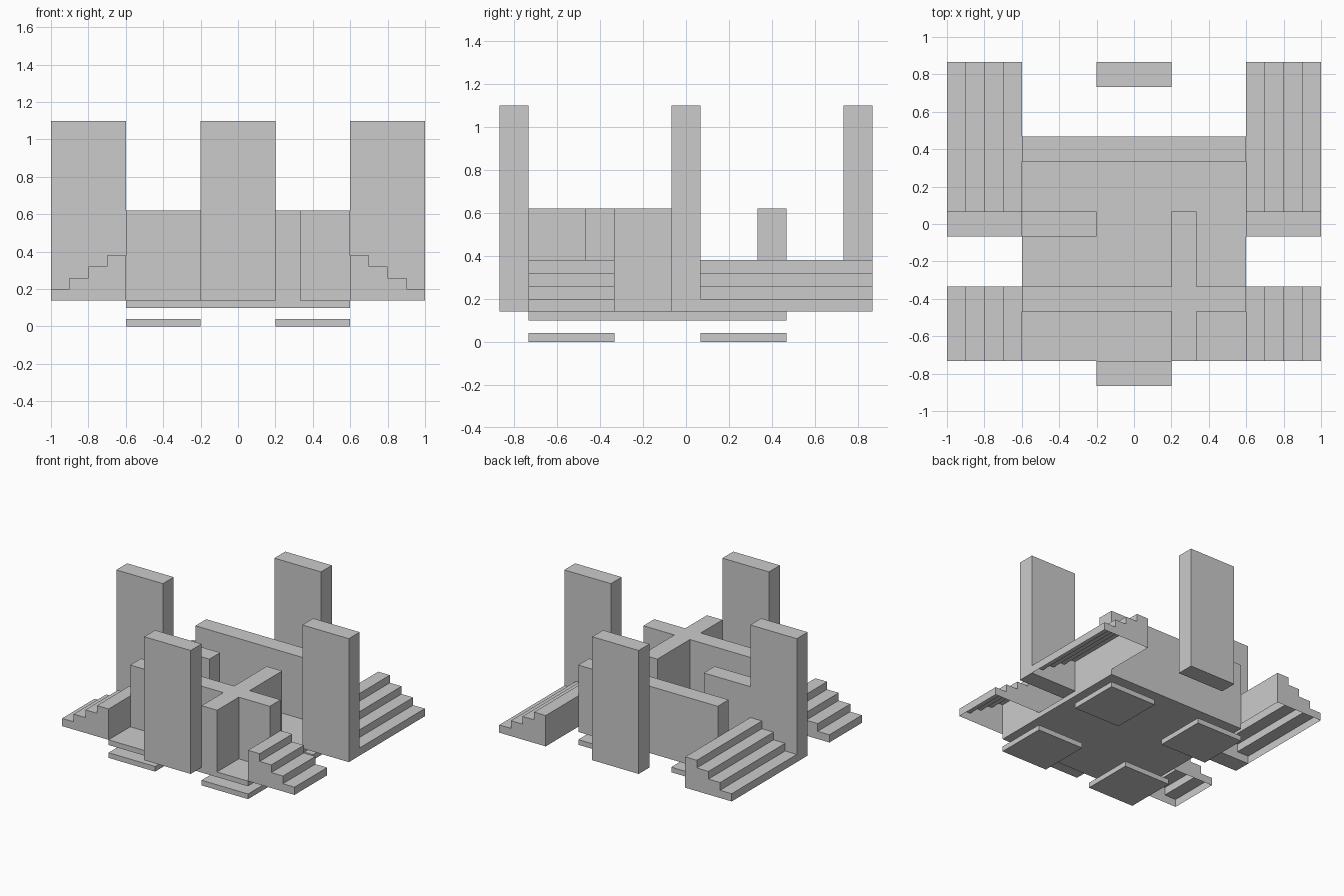
import bpy, bmesh

if "Cube" in bpy.data.objects:
    bpy.data.objects.remove(bpy.data.objects["Cube"])

T = 2 / 15            # wall thickness
C = 0.4               # grid cell
E = T / 2
FLOOR, WALL_TOP, TOWER_TOP = 0.14, 0.62, 1.10


def finish(name, bm):
    me = bpy.data.meshes.new(name)
    bm.to_mesh(me)
    bm.free()
    ob = bpy.data.objects.new(name, me)
    bpy.context.collection.objects.link(ob)
    return ob


def prism(name, profile, axis, lo, hi, skip_down=False):
    """Extrude a profile along z (x,y points) or y (x,z points)."""
    bm = bmesh.new()
    put = (lambda p: (p[0], p[1], lo)) if axis == 'z' else (lambda p: (p[0], lo, p[1]))
    face = bm.faces.new([bm.verts.new(put(p)) for p in profile])
    ext = bmesh.ops.extrude_face_region(bm, geom=[face], use_keep_orig=True)
    verts = [g for g in ext['geom'] if isinstance(g, bmesh.types.BMVert)]
    d = (0, 0, hi - lo) if axis == 'z' else (0, hi - lo, 0)
    bmesh.ops.translate(bm, verts=verts, vec=d)
    bmesh.ops.recalc_face_normals(bm, faces=bm.faces)
    if skip_down:
        bm.normal_update()
        down = [f for f in bm.faces if f.normal.z < -0.9]
        bmesh.ops.delete(bm, geom=down, context='FACES')
    return finish(name, bm)


def box(name, x0, x1, y0, y1, z0, z1):
    return prism(name, [(x0, y0), (x1, y0), (x1, y1), (x0, y1)], 'z', z0, z1)


FRONT, BACK = -0.6 - T, 0.6 - T     # base extent in y

# Base slab and four floating foot plates
box("base_slab", -0.6, 0.6, FRONT, BACK, 0.10, FLOOR)
for x in (-0.6, 0.2):
    for y in (FRONT, E):
        box("foot_plate", x, x + C, y, y + C, 0, 0.04)

# Four tall towers
for x, y in ((-0.2, FRONT - T), (-0.2, 0.8 - E), (-1.0, -E), (0.6, -E)):
    box("tower", x, x + C, y, y + T, FLOOR, TOWER_TOP)

# Straight walls
box("back_wall", -0.6, 0.6, BACK - T, BACK, FLOOR, WALL_TOP)
box("left_wall", -0.6, -0.2, -E, E, FLOOR, WALL_TOP)

# Cross-shaped front wall
xa, xb, ya, yb = 0.2, 0.2 + T, -C - E, -C + E
cross = [(-0.6, ya), (xa, ya), (xa, FRONT), (xb, FRONT), (xb, ya), (0.6, ya),
         (0.6, yb), (xb, yb), (xb, E), (xa, E), (xa, yb), (-0.6, yb)]
prism("cross_wall", cross, 'z', FLOOR, WALL_TOP)

# Stairs on both sides, open underneath
steps = [(1.0, FLOOR)]
for i in range(4):
    z = 0.20 + 0.06 * i
    steps += [(1.0 - 0.1 * i, z), (0.9 - 0.1 * i, z)]
steps.append((0.6, FLOOR))
for s in (-1, 1):
    side = "left" if s < 0 else "right"
    profile = [(s * x, z) for x, z in steps]
    prism(side + "_front_stairs", profile, 'y', FRONT, FRONT + C, True)
    prism(side + "_back_stairs", profile, 'y', E, E + 2 * C, True)
